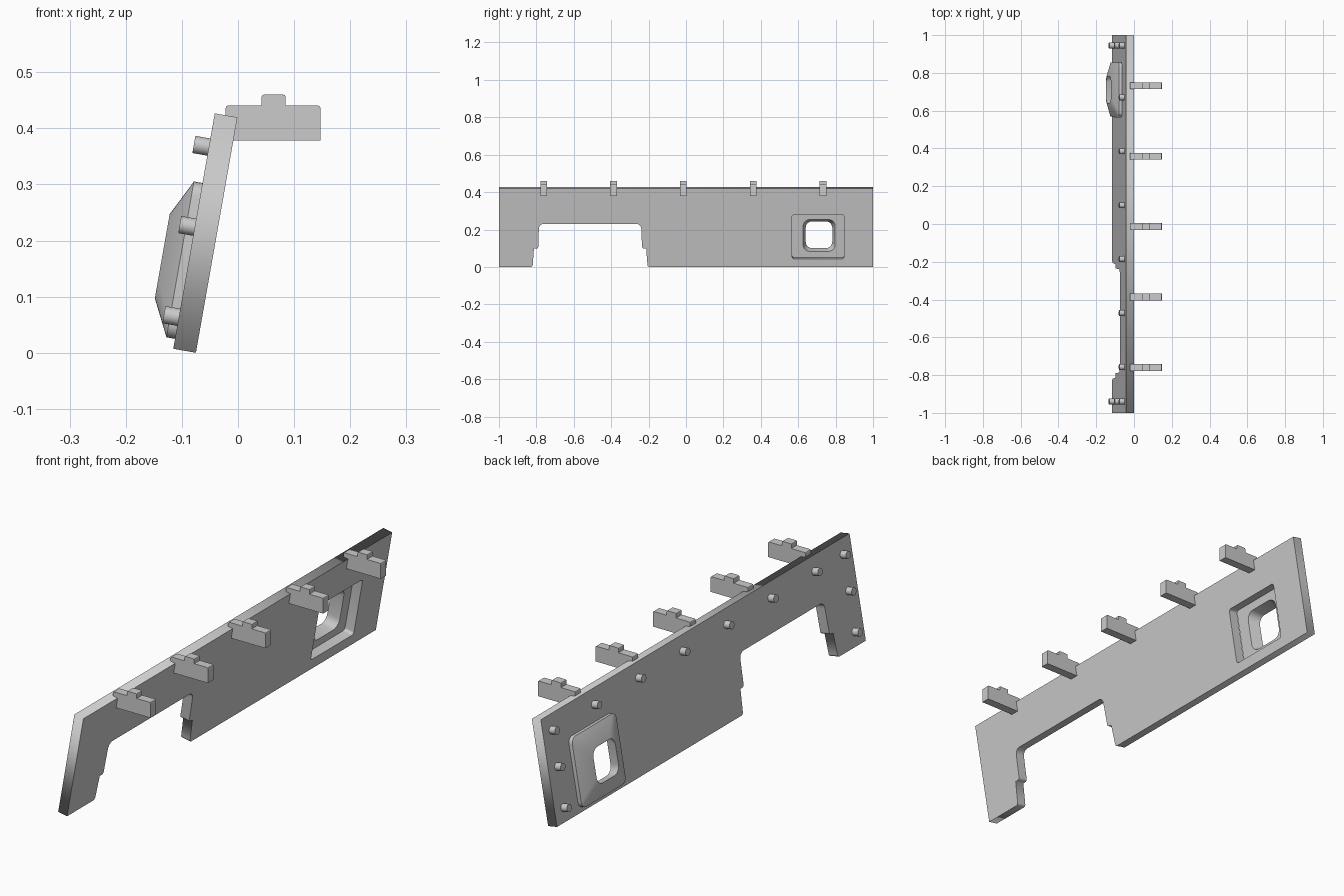
import bpy, bmesh, math
from mathutils import Matrix, Vector

if "Cube" in bpy.data.objects:
    bpy.data.objects.remove(bpy.data.objects["Cube"])

# Leaning frame: local x = -y, local y = up the panel, local z = outward (-x side)
TILT = math.radians(10)
S, C = math.sin(TILT), math.cos(TILT)
LEAN = Matrix(((0, S, -C, -0.075), (-1, 0, 0, 0), (0, C, S, 0), (0, 0, 0, 1)))
THICK, LENGTH = 0.041, 0.426


def rounded(pts, segs=5):
    """Round each corner given as (x, y, radius)."""
    out = []
    for i, (x, y, r) in enumerate(pts):
        p = Vector((x, y))
        if r == 0:
            out.append(p)
            continue
        a = (Vector(pts[i - 1][:2]) - p).normalized()
        b = (Vector(pts[(i + 1) % len(pts)][:2]) - p).normalized()
        s, e = p + a * r, p + b * r
        centre = s + b * r
        for k in range(segs + 1):
            t = k / segs * math.pi / 2
            out.append(centre - b * r * math.cos(t) - a * r * math.sin(t))
    return out


def rect(y0, y1, v0, v1, r):
    return rounded([(-y1, v0, r), (-y0, v0, r), (-y0, v1, r), (-y1, v1, r)])


def finish(bm, name, matrix=None, smooth=False):
    bmesh.ops.recalc_face_normals(bm, faces=bm.faces)
    me = bpy.data.meshes.new(name)
    bm.to_mesh(me)
    bm.free()
    ob = bpy.data.objects.new(name, me)
    bpy.context.collection.objects.link(ob)
    if matrix:
        ob.matrix_world = matrix
    if smooth:
        bpy.ops.object.select_all(action='DESELECT')
        ob.select_set(True)
        bpy.context.view_layer.objects.active = ob
        bpy.ops.object.shade_smooth_by_angle(angle=math.radians(30))
    return ob


# Panel: filled outline with a stepped cutout and a window opening
outline = rounded([(1, 0, 0), (1, LENGTH, 0), (-1, LENGTH, 0), (-1, 0, 0),
                   (0.205, 0, 0.01), (0.213, 0.1, 0), (0.235, 0.1, 0.01),
                   (0.24, 0.233, 0.025), (0.786, 0.233, 0.025),
                   (0.79, 0.1, 0.01), (0.813, 0.1, 0), (0.82, 0, 0.01)])
window = rect(0.567, 0.845, 0.044, 0.284, 0.012)
cu = bpy.data.curves.new("panel", 'CURVE')
cu.dimensions, cu.fill_mode, cu.extrude = '2D', 'BOTH', THICK / 2
for loop in (outline, window):
    sp = cu.splines.new('POLY')
    sp.points.add(len(loop) - 1)
    for pt, p in zip(sp.points, loop):
        pt.co = (p.x, p.y, 0, 1)
    sp.use_cyclic_u = True
panel = bpy.data.objects.new("panel", cu)
bpy.context.collection.objects.link(panel)
panel.matrix_world = LEAN @ Matrix.Translation((0, 0, THICK / 2))
bpy.context.view_layer.objects.active = panel
panel.select_set(True)
bpy.ops.object.convert(target='MESH')

# Window surround: closed loft from base, up the slope, over the rim and back inside
sections = [(rect(0.568, 0.854, 0.018, 0.300, 0.025), 0),
            (rect(0.568, 0.854, 0.018, 0.300, 0.025), 0.0155),
            (rect(0.635, 0.787, 0.083, 0.235, 0.035), 0.048),
            (rect(0.640, 0.782, 0.087, 0.231, 0.033), 0.048),
            (rect(0.626, 0.797, 0.077, 0.250, 0.035), 0)]
bm = bmesh.new()
rings = [[bm.verts.new((p.x, p.y, THICK + h)) for p in loop] for loop, h in sections]
for i, ring in enumerate(rings):
    nxt = rings[(i + 1) % len(rings)]
    for j in range(len(ring)):
        k = (j + 1) % len(ring)
        bm.faces.new((ring[j], ring[k], nxt[k], nxt[j]))
finish(bm, "window_surround", LEAN, smooth=True)

# Pegs: a row along the top and a column down each end
spots = [(-0.757 + 0.2855 * i, 0.365) for i in range(6)]
spots += [(y, v) for y in (-0.94, 0.945) for v in (0.057, 0.22, 0.365)]
for y, v in spots:
    bm = bmesh.new()
    bmesh.ops.create_cone(bm, cap_ends=True, segments=24, radius1=0.0155,
                          radius2=0.0155, depth=0.028)
    finish(bm, "peg", LEAN @ Matrix.Translation((-y, v, THICK + 0.013)), smooth=True)

# Brackets: flat profile in x-z, extruded along y
profile = rounded([(-0.022, 0.378, 0), (0.147, 0.378, 0), (0.147, 0.441, 0.005),
                   (0.085, 0.441, 0), (0.085, 0.46, 0.004), (0.042, 0.46, 0.004),
                   (0.042, 0.441, 0), (-0.022, 0.441, 0.005)], 2)
for i in range(5):
    y = -0.76 + 0.373 * i
    bm = bmesh.new()
    face = bm.faces.new([bm.verts.new((p.x, y - 0.018, p.y)) for p in profile])
    ext = bmesh.ops.extrude_face_region(bm, geom=[face])
    new = [g for g in ext["geom"] if isinstance(g, bmesh.types.BMVert)]
    bmesh.ops.translate(bm, verts=new, vec=(0, 0.036, 0))
    finish(bm, "bracket")
